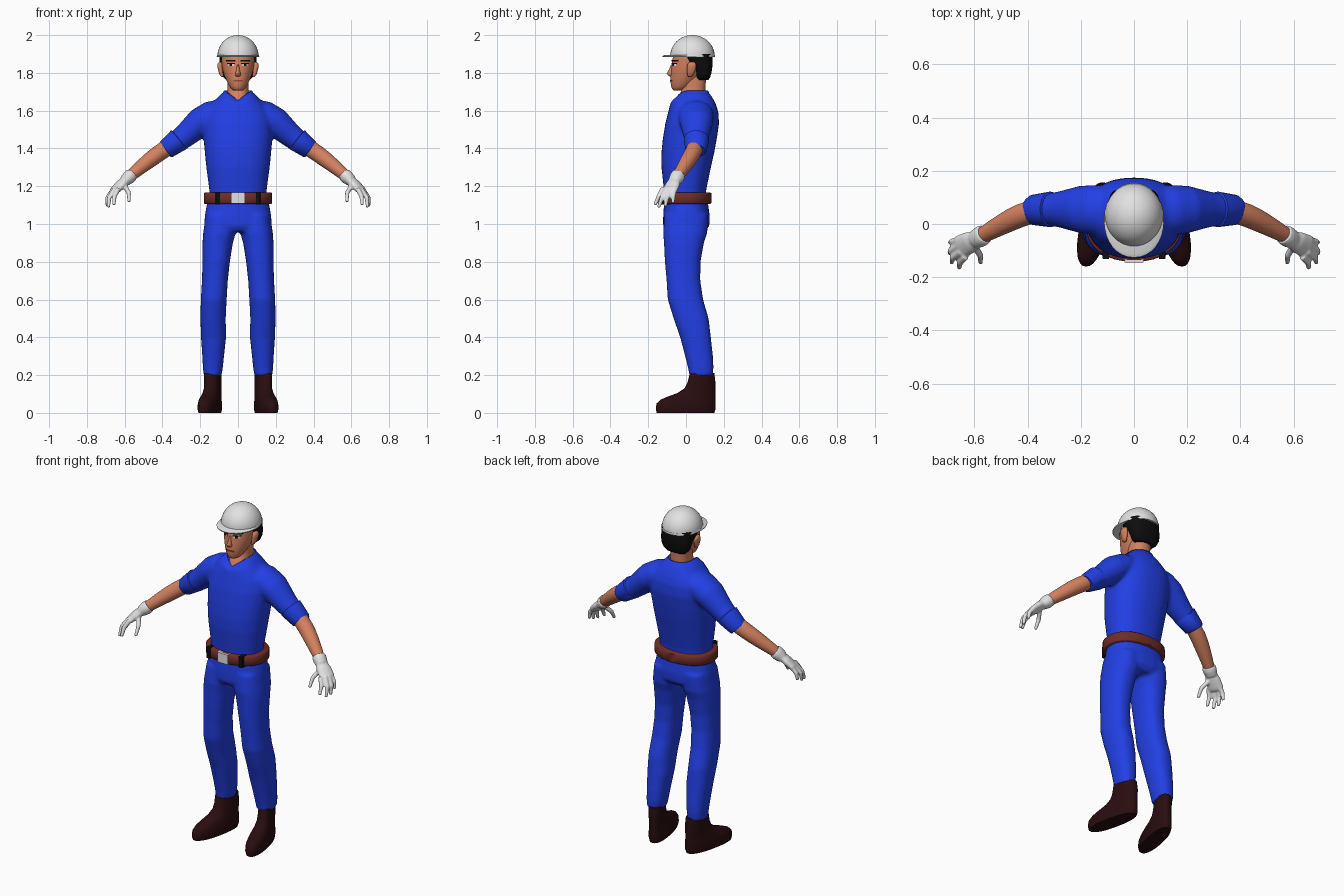
import bpy, bmesh, math
from mathutils import Vector


def material(name, rgb):
    m = bpy.data.materials.new(name)
    m.diffuse_color = (*rgb, 1)
    return m


BLUE = material("blue cloth", (0.016, 0.05, 0.78))
SKIN = material("skin", (0.66, 0.22, 0.115))
WHITE = material("white", (0.76, 0.76, 0.76))
BLACK = material("black", (0.004, 0.004, 0.004))
BELT = material("belt brown", (0.16, 0.026, 0.02))
BOOT = material("boot dark brown", (0.022, 0.004, 0.005))
LIP = material("lip brown", (0.30, 0.07, 0.045))


def hring(z, x0, x1, yf, yb, p=2.3, drop=0, skew=0, n=32):
    """Horizontal superellipse; drop lowers the front in a V, skew turns the front outwards."""
    out = []
    for i in range(n):
        a = 2 * math.pi * i / n
        c, s = math.cos(a), math.sin(a)
        cx = math.copysign(abs(c) ** (2 / p), c)
        sy = math.copysign(abs(s) ** (2 / p), s)
        y = (yf + yb) / 2 + sy * (yb - yf) / 2
        x = (x0 + x1) / 2 + cx * (x1 - x0) / 2 + skew * (0.1 - y)
        out.append(Vector((x, y, z - (drop * (1 - abs(cx)) if s < 0 else 0))))
    return out


def stack(rows, **kw):
    return [hring(*r, **kw) for r in rows]


def sym(rows, **kw):
    """Centred stack from rows of z, half width, front y, back y."""
    return [hring(z, -w, w, f, b, **kw) for z, w, f, b in rows]


def tube(pts, wide=(0, 1, 0), n=20):
    """Swept tube through x, y, z, radius along 'wide', other radius."""
    P = [Vector(p[:3]) for p in pts]
    rings = []
    for i, p in enumerate(pts):
        t = (P[min(i + 1, len(P) - 1)] - P[max(i - 1, 0)]).normalized()
        w = Vector(wide)
        u = (w - t * w.dot(t)).normalized()
        v = t.cross(u)
        rings.append([P[i] + u * p[3] * math.cos(2 * math.pi * k / n)
                      + v * p[-1] * math.sin(2 * math.pi * k / n) for k in range(n)])
    return rings


def both(*lofts):
    flipped = [[[Vector((-q.x, q.y, q.z)) for q in r] for r in l] for l in lofts]
    return list(lofts) + flipped


def patch(x0, x1, z0, z1, off, rx=0.085, cy=0.0225, ry=0.0975):
    """Thin plate curved to the face."""
    rings = []
    for i in range(9):
        x = x0 + (x1 - x0) * i / 8
        y = cy - ry * math.sqrt(1 - (x / rx) ** 2)
        rings.append([Vector((x, y + d, z)) for d, z in
                      ((-off, z0), (-off, z1), (0.004, z1), (0.004, z0))])
    return rings


def build(name, mat, lofts, voxel=0, subsurf=0, thick=0, angle=50):
    bm = bmesh.new()
    for rings in lofts:
        vs = [[bm.verts.new(q) for q in r] for r in rings]
        n = len(vs[0])
        for a, b in zip(vs, vs[1:]):
            for k in range(n):
                bm.faces.new((a[k], a[(k + 1) % n], b[(k + 1) % n], b[k]))
        if not thick:
            caps = [bm.faces.new(vs[0]), bm.faces.new(vs[-1])]
            bmesh.ops.poke(bm, faces=caps)
    bmesh.ops.recalc_face_normals(bm, faces=bm.faces)
    me = bpy.data.meshes.new(name)
    bm.to_mesh(me)
    bm.free()
    me.materials.append(mat)
    me.polygons.foreach_set("use_smooth", [True] * len(me.polygons))
    me.set_sharp_from_angle(angle=math.radians(angle))
    ob = bpy.data.objects.new(name, me)
    bpy.context.collection.objects.link(ob)
    if thick:
        ob.modifiers.new("thickness", "SOLIDIFY").thickness = thick
    if voxel:
        m = ob.modifiers.new("blend", "REMESH")
        m.mode, m.voxel_size, m.use_smooth_shade = "VOXEL", voxel, True
        s = ob.modifiers.new("soften", "SMOOTH")
        s.factor, s.iterations = 0.5, 6
    if subsurf:
        m = ob.modifiers.new("round", "SUBSURF")
        m.levels = m.render_levels = subsurf
    return ob


# Shirt: torso and sleeves blended together
torso = sym([(1.12, .148, -.115, .105), (1.18, .152, -.117, .107), (1.3, .168, -.13, .132),
             (1.38, .176, -.13, .15), (1.45, .182, -.123, .163), (1.53, .185, -.11, .175),
             (1.59, .172, -.095, .172), (1.63, .145, -.085, .16)])
torso += [hring(1.67, -.108, .108, -.078, .14, drop=.02),
          hring(1.70, -.078, .078, -.058, .118, drop=.055)]
sleeve = tube([(.09, .05, 1.59, .09, .07), (.14, .052, 1.575, .095, .078),
               (.20, .055, 1.54, .09, .078), (.28, .055, 1.468, .068, .064),
               (.34, .055, 1.42, .058, .056)])
build("shirt", BLUE, [torso] + both(sleeve), voxel=0.01)
cuff = tube([(.308, .055, 1.452, .055, .055), (.314, .055, 1.446, .067, .064),
             (.38, .053, 1.395, .057, .052), (.387, .052, 1.388, .05, .046)])
build("sleeve_cuffs", BLUE, both(cuff))
build("collar", BLUE, [[hring(1.665, -.1, .1, -.078, .137, drop=.035),
                        hring(1.69, -.083, .083, -.066, .124, drop=.045),
                        hring(1.708, -.074, .074, -.05, .116, drop=.05)]], thick=.007)
build("undershirt", WHITE, [[hring(1.66, -.068, .068, -.05, .108, drop=.03),
                             hring(1.703, -.066, .066, -.036, .108, drop=.055)]], thick=.003)

# Trousers: pelvis and legs blended together
pelvis = sym([(1.14, .155, -.112, .112), (1.1, .166, -.117, .118), (1.04, .177, -.121, .126),
              (.99, .178, -.121, .124), (.96, .16, -.105, .1)])
leg = stack([(1.05, .005, .17, -.115, .12), (.95, .013, .185, -.121, .112),
             (.9, .027, .188, -.117, .095), (.8, .043, .188, -.112, .077),
             (.7, .054, .191, -.103, .076), (.6, .06, .197, -.097, .091),
             (.5, .065, .199, -.066, .12), (.4, .063, .196, -.031, .132),
             (.3, .074, .189, -.005, .143), (.24, .08, .186, .01, .146),
             (.195, .087, .182, .018, .142)])
build("trousers", BLUE, [pelvis] + both(leg), voxel=0.01)

# Boots
boot = stack([(0, .08, .178, -.155, .15), (.02, .074, .183, -.16, .156), (.05, .076, .182, -.156, .157),
              (.07, .079, .179, -.135, .157), (.085, .081, .176, -.1, .156), (.105, .084, .173, -.045, .155),
              (.13, .086, .171, -.008, .155), (.16, .086, .172, .008, .156), (.21, .088, .174, .02, .15)],
             skew=0.2)
build("boots", BOOT, both(boot))

# Belt with buckle and loops
build("belt", BELT, [sym([(1.107, .176, -.136, .13), (1.112, .181, -.142, .136),
                          (1.161, .181, -.142, .136), (1.166, .176, -.136, .13)], p=2.2)])
buckle = sym([(1.108, .035, -.147, -.12), (1.166, .035, -.147, -.12)], p=20)
build("buckle", WHITE, [buckle], angle=30)
loop = stack([(1.104, .094, .118, -.131, -.08), (1.169, .094, .118, -.131, -.08)], p=20, skew=-.0)
build("belt_loops", BLACK, both(loop), angle=30)

# Forearms
arm = tube([(.32, .055, 1.44, .044), (.39, .048, 1.395, .045), (.46, .018, 1.345, .044),
            (.53, -.02, 1.288, .035), (.60, -.06, 1.23, .028)])
build("forearms", SKIN, both(arm), subsurf=1)

# Gloves: cuff, palm, fingers and thumb blended together
wide = (.25, .9, .2)
hand = [tube([(.563, -.038, 1.262, .038, .036), (.578, -.048, 1.247, .04, .037),
              (.6, -.06, 1.227, .035, .03)]),
        tube([(.585, -.055, 1.24, .03, .024), (.62, -.07, 1.21, .042, .024),
              (.65, -.085, 1.18, .045, .02), (.66, -.09, 1.168, .038, .014)], wide)]
fingers = [((.633, -.122, 1.187), (.655, -.145, 1.145), (.657, -.165, 1.1)),
           ((.65, -.103, 1.187), (.682, -.127, 1.14), (.686, -.145, 1.087)),
           ((.656, -.08, 1.187), (.69, -.1, 1.14), (.692, -.111, 1.092)),
           ((.652, -.058, 1.192), (.685, -.067, 1.15), (.692, -.07, 1.11)),
           ((.605, -.075, 1.21), (.578, -.118, 1.165), (.577, -.146, 1.117))]
for a, b, c in fingers:
    hand.append(tube([(*a, .014), (*b, .0125), (*c, .009)], n=12))
build("gloves", WHITE, both(*hand), voxel=0.005)

# Neck, head, ears and nose
build("neck", SKIN, [sym([(1.6, .06, -.055, .1), (1.665, .06, -.053, .1), (1.69, .056, -.03, .104),
                          (1.73, .055, -.02, .103), (1.8, .058, -.02, .11)])])
build("head", SKIN, [sym([(1.706, .022, -.066, -.02), (1.715, .036, -.075, .01), (1.735, .05, -.081, .04),
                          (1.765, .064, -.083, .075), (1.80, .078, -.08, .105), (1.84, .086, -.076, .12),
                          (1.89, .089, -.07, .125), (1.93, .08, -.06, .115)], p=2)], subsurf=1)
build("ears", SKIN, both(stack([(1.778, .075, .088, .01, .03), (1.79, .077, .1, .006, .042),
                                (1.825, .08, .108, .004, .055), (1.845, .082, .112, .007, .056),
                                (1.858, .084, .102, .015, .046)], n=16)), subsurf=1)
build("nose", SKIN, [sym([(1.845, .006, -.079, -.05), (1.82, .009, -.089, -.05), (1.798, .014, -.102, -.05),
                          (1.787, .016, -.096, -.05), (1.78, .011, -.082, -.05)], p=2, n=16)])

# Hair round the back and sides
build("hair", BLACK, [sym([(1.762, .06, .06, .118), (1.775, .076, .05, .127), (1.80, .088, .045, .135),
                           (1.835, .094, .03, .14), (1.858, .097, -.012, .141), (1.9, .1, -.028, .14)], p=2.6)])

# Face details
build("eye_whites", WHITE, both(patch(.02, .054, 1.837, 1.849, .002)))
build("pupils", BLACK, both(patch(.031, .044, 1.837, 1.849, .0035), patch(.017, .058, 1.848, 1.852, .0035)))
build("eyebrows", BLACK, both(patch(.014, .064, 1.861, 1.868, .004)))
build("mouth", LIP, [patch(-.025, .025, 1.754, 1.762, .003, .062, -.005, .077)])

# Hard hat: dome and peaked brim
dome = []
for i in range(13):
    a = math.radians(i * 7.4)
    c = math.cos(a)
    dome.append((1.888 + .112 * math.sin(a), .109 * c, .034 - .118 * c, .034 + .118 * c))
build("helmet_dome", WHITE, [sym(dome, p=2)])
build("helmet_brim", WHITE, [sym([(1.883, .111, -.124, .153), (1.889, .113, -.126, .155),
                                  (1.895, .109, -.112, .153)], p=2.1)])
